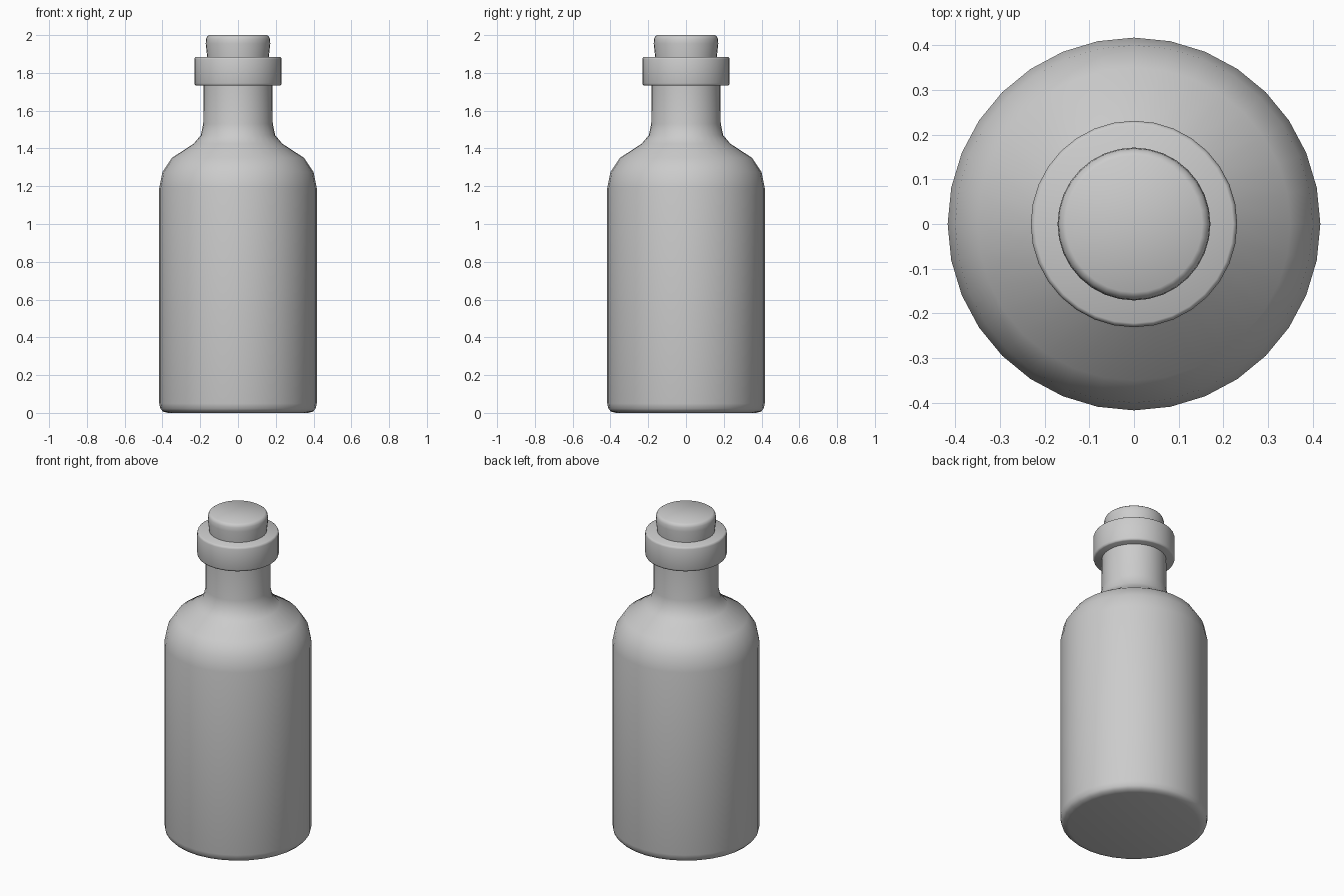
import bpy, bmesh, math

if "Cube" in bpy.data.objects:
    bpy.data.objects.remove(bpy.data.objects["Cube"], do_unlink=True)

SIDES = 32

grey = bpy.data.materials.new("plain grey")
grey.use_nodes = True
colour = (0.6, 0.6, 0.6, 1)
grey.diffuse_color = colour
grey.node_tree.nodes["Principled BSDF"].inputs["Base Color"].default_value = colour


def lathe(name, profile, sharp=50):
    """Turn a bottom-to-top (radius, height) profile into a capped solid."""
    bm = bmesh.new()
    rings = []
    for r, z in profile:
        rings.append([bm.verts.new((r * math.cos(a), r * math.sin(a), z))
                      for a in (i * math.tau / SIDES for i in range(SIDES))])
    for low, high in zip(rings, rings[1:]):
        for i in range(SIDES):
            j = (i + 1) % SIDES
            bm.faces.new((low[i], low[j], high[j], high[i]))
    bm.faces.new(rings[0][::-1])
    bm.faces.new(rings[-1])
    mesh = bpy.data.meshes.new(name)
    bm.to_mesh(mesh)
    bm.free()
    obj = bpy.data.objects.new(name, mesh)
    bpy.context.collection.objects.link(obj)
    mesh.materials.append(grey)
    bpy.ops.object.select_all(action="DESELECT")
    obj.select_set(True)
    bpy.context.view_layer.objects.active = obj
    bpy.ops.object.shade_smooth_by_angle(angle=math.radians(sharp))
    return obj


# Body, rounded shoulder and neck
lathe("bottle_body", [
    (0.37, 0), (0.397, 0.007), (0.411, 0.022), (0.417, 0.05), (0.417, 1.19),
    (0.40, 1.275), (0.35, 1.35), (0.235, 1.425), (0.197, 1.47),
    (0.184, 1.53), (0.183, 1.75)])

# Collar around the mouth
lathe("neck_collar", [
    (0.222, 1.732), (0.228, 1.736), (0.231, 1.745),
    (0.231, 1.872), (0.228, 1.881), (0.222, 1.885)])

# Tapered stopper with a rounded top
lathe("stopper", [
    (0.158, 1.80), (0.163, 1.885), (0.171, 1.955), (0.169, 1.98),
    (0.164, 1.992), (0.153, 2.0)])
